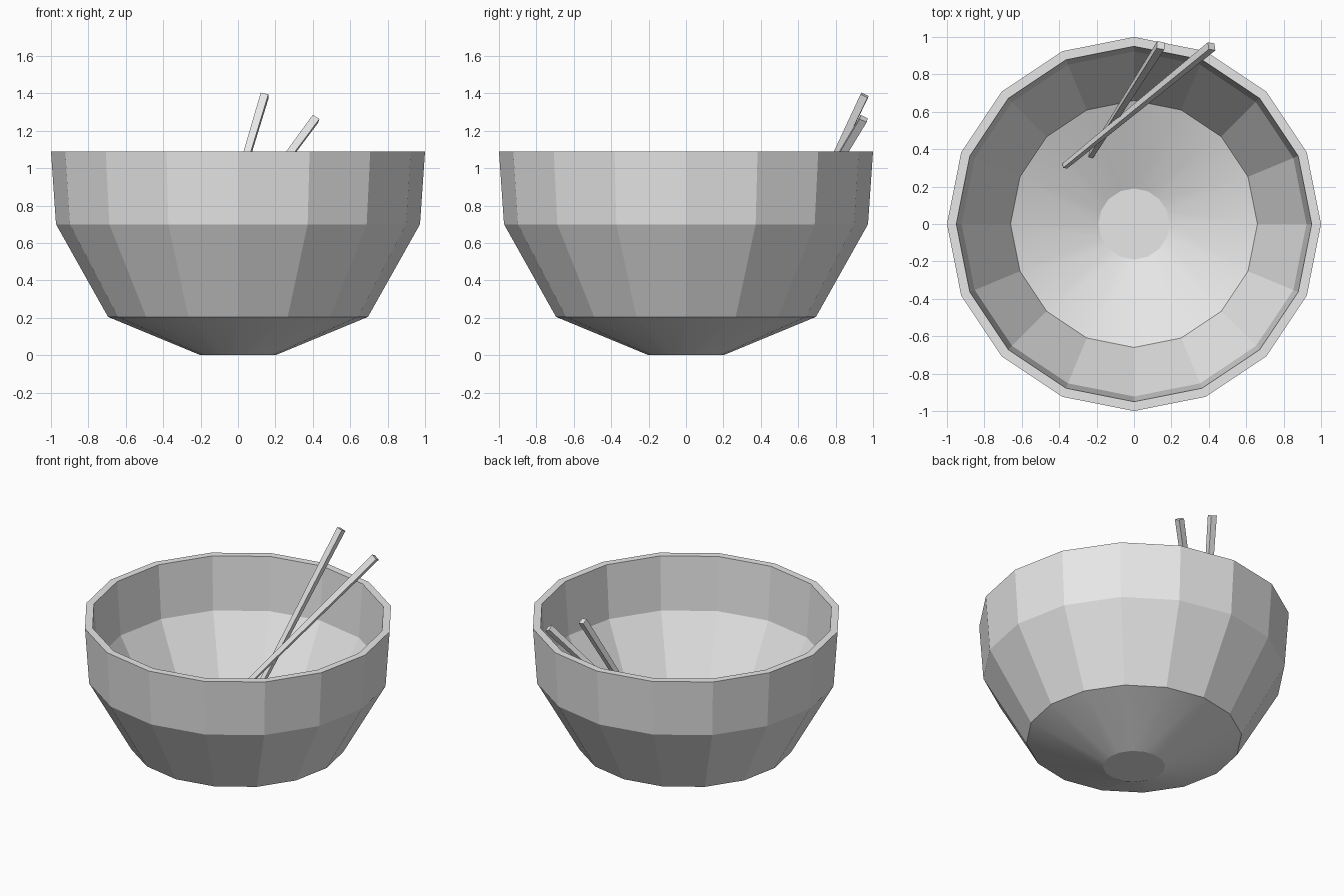
import bpy, bmesh, math
from mathutils import Vector

cube = bpy.data.objects.get("Cube")
if cube:
    bpy.data.objects.remove(cube, do_unlink=True)

SIDES = 16

grey = bpy.data.materials.new("plain_grey")
grey.use_nodes = True
grey.diffuse_color = (0.8, 0.8, 0.8, 1)
grey.node_tree.nodes["Principled BSDF"].inputs["Base Color"].default_value = (0.8, 0.8, 0.8, 1)


def finish(name, bm):
    bmesh.ops.recalc_face_normals(bm, faces=bm.faces)
    mesh = bpy.data.meshes.new(name)
    bm.to_mesh(mesh)
    bm.free()
    mesh.materials.append(grey)
    obj = bpy.data.objects.new(name, mesh)
    bpy.context.collection.objects.link(obj)
    return obj


def lathe(name, profile):
    """Turn an (r, z) profile around z and cap both of its ends."""
    bm = bmesh.new()
    rings = []
    for r, z in profile:
        angles = [math.tau * i / SIDES for i in range(SIDES)]
        rings.append([bm.verts.new((r * math.cos(a), r * math.sin(a), z)) for a in angles])
    for low, high in zip(rings, rings[1:]):
        for i in range(SIDES):
            j = (i + 1) % SIDES
            bm.faces.new((low[i], low[j], high[j], high[i]))
    bm.faces.new(rings[0])
    bm.faces.new(rings[-1])
    return finish(name, bm)


def stick(name, tip, end, tip_width, end_width, facing):
    """Tapered square bar from tip to end, one face turned towards facing."""
    tip, end, facing = Vector(tip), Vector(end), Vector(facing)
    along = (end - tip).normalized()
    front = (facing - along * facing.dot(along)).normalized()
    side = along.cross(front)
    bm = bmesh.new()
    rings = []
    for centre, width in ((tip, tip_width), (end, end_width)):
        h = width / 2
        corners = ((-h, -h), (h, -h), (h, h), (-h, h))
        rings.append([bm.verts.new(centre + side * a + front * b) for a, b in corners])
    for i in range(4):
        j = (i + 1) % 4
        bm.faces.new((rings[0][i], rings[0][j], rings[1][j], rings[1][i]))
    for ring in rings:
        bm.faces.new(ring)
    return finish(name, bm)


# Faceted bowl: outside from the foot up, over the rim, inside down to the floor
bowl = lathe("bowl", [
    (0.2, 0), (0.695, 0.205), (0.973, 0.70), (1.0, 1.09),
    (0.95, 1.09), (0.922, 0.715), (0.66, 0.245), (0.19, 0.05),
])

# The shallow cone shades smoothly while the wall facets stay crisp
bpy.ops.object.select_all(action="DESELECT")
bowl.select_set(True)
bpy.context.view_layer.objects.active = bowl
bpy.ops.object.shade_smooth_by_angle(angle=math.radians(15))

# Two crossed chopsticks leaning on the back of the rim
facing = (-0.17, -1, 0)
stick("chopstick_tall", (-0.235, 0.36, 0.13), (0.143, 0.955, 1.39), 0.026, 0.042, facing)
stick("chopstick_low", (-0.37, 0.31, 0.20), (0.415, 0.95, 1.265), 0.026, 0.042, facing)
